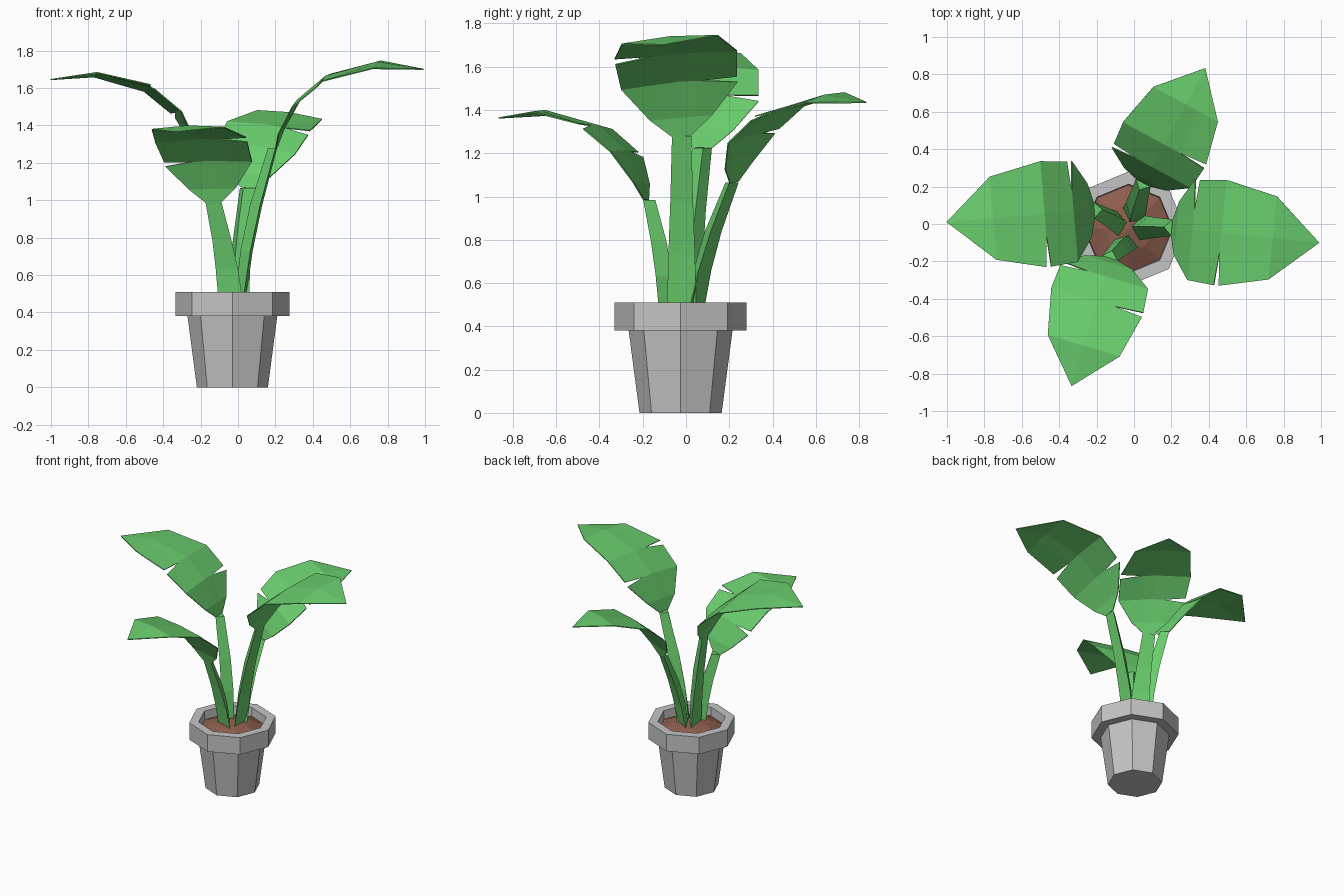
import bpy, bmesh, math
from mathutils import Vector

if "Cube" in bpy.data.objects:
    bpy.data.objects.remove(bpy.data.objects["Cube"])

CX, CY = -0.03, -0.025          # pot centre


def material(name, rgb):
    m = bpy.data.materials.new(name)
    m.diffuse_color = (*rgb, 1)
    m.use_nodes = True
    m.node_tree.nodes["Principled BSDF"].inputs["Base Color"].default_value = m.diffuse_color
    return m


GREY = material("pot grey", (0.56, 0.56, 0.56))
BROWN = material("soil brown", (0.27, 0.11, 0.075))
GREEN = material("leaf green", (0.145, 0.62, 0.155))


def finish(bm, name, mat, recalc=True):
    if recalc:
        bmesh.ops.recalc_face_normals(bm, faces=bm.faces)
    me = bpy.data.meshes.new(name)
    bm.to_mesh(me)
    bm.free()
    me.materials.append(mat)
    ob = bpy.data.objects.new(name, me)
    bpy.context.collection.objects.link(ob)
    return ob


def lathe(name, profile, mat, sides=8):
    """Revolve (radius, z) points; radius 0 becomes a single pole vertex."""
    bm = bmesh.new()
    rings = []
    for r, z in profile:
        if r == 0:
            rings.append([bm.verts.new((CX, CY, z))] * sides)
        else:
            rings.append([bm.verts.new((CX + r * math.cos(math.tau * i / sides),
                                        CY + r * math.sin(math.tau * i / sides), z))
                          for i in range(sides)])
    for a, b in zip(rings, rings[1:]):
        for i in range(sides):
            j = (i + 1) % sides
            bm.faces.new(list(dict.fromkeys((a[i], a[j], b[j], b[i]))))
    return finish(bm, name, mat)


# Pot with a thick overhanging rim, and domed soil
lathe("pot", [(0, 0), (0.19, 0), (0.24, 0.38), (0.305, 0.38), (0.305, 0.51),
              (0.238, 0.51), (0.232, 0.42), (0, 0.42)], GREY)
lathe("soil", [(0.236, 0.445), (0.13, 0.49), (0, 0.512)], BROWN)

# Leaf rows: distance out, half width, height above the leaf base
ROWS = [(0, 0.045, 0), (0.025, 0.145, 0.085), (0.11, 0.27, 0.245),
        (0.265, 0.283, 0.375), (0.54, 0.223, 0.45)]
TIP = (0.79, 0.42)
COLS = (-1, -0.38, 0, 0.38, 1)
SLITS = {2: 4, 3: 0}            # row -> edge column that is torn open
SLIT = 0.013


def leaf(name, base, yaw, scale, roll, mirror):
    d = Vector((math.cos(yaw), math.sin(yaw), 0))
    lat = Vector((-d.y, d.x, 0))
    bm = bmesh.new()

    def vert(u, v, w):
        v = -v if mirror else v
        p = Vector(base) + scale * (d * u + lat * v)
        p.z += scale * (w + roll * v)
        return bm.verts.new(p)

    before, after = [], []      # row vertices used by the strip below / above
    for i, (u, h, w) in enumerate(ROWS):
        lo = [vert(u, t * h, w + (0.008 - 0.014 * abs(t) if i > 1 else 0)) for t in COLS]
        hi = list(lo)
        if i in SLITS:
            c = SLITS[i]
            bm.verts.remove(lo[c])
            lo[c] = vert(u - SLIT, COLS[c] * h, w - 0.006 - SLIT)
            hi[c] = vert(u + SLIT, COLS[c] * h, w - 0.006 + SLIT)
        before.append(lo)
        after.append(hi)
    for a, b in zip(after, before[1:]):
        for k in range(4):
            bm.faces.new((a[k], a[k + 1], b[k + 1], b[k]))
    tip = vert(TIP[0], 0, TIP[1])
    for k in range(4):
        bm.faces.new((after[-1][k], after[-1][k + 1], tip))
    ob = finish(bm, name, GREEN)
    s = ob.modifiers.new("thickness", "SOLIDIFY")
    s.thickness = 0.006
    s.offset = 0


def stem(name, root, top, yaw):
    """Tapered three-sided stalk: flat outer face, ridge on the inner side."""
    d = Vector((math.cos(yaw), math.sin(yaw), 0))
    lat = Vector((-d.y, d.x, 0))
    root, top = Vector(root), Vector(top)
    bm = bmesh.new()
    rings = []
    for t, bow, w, depth in ((0, 0, 0.068, 0.05), (0.32, 0.22, 0.062, 0.06),
                             (0.62, 0.52, 0.053, 0.06), (1, 1, 0.045, 0.045)):
        p = root.lerp(top, bow)
        p.z = root.z + (top.z - root.z) * t
        rings.append([bm.verts.new(q) for q in
                      (p + lat * w, p - lat * w, p - d * depth)])
    for a, b in zip(rings, rings[1:]):
        for i in range(3):
            j = (i + 1) % 3
            bm.faces.new((a[i], a[j], b[j], b[i]))
    bm.faces.new(rings[0])
    bm.faces.new(rings[-1])
    finish(bm, name, GREEN)


# Four leaves: root on soil, leaf base, heading, scale, roll, mirrored
PLANTS = {
    "right": ((0.035, -0.02, 0.47), (0.205, -0.02, 1.28), -5.8, 1.0, 0.09, False),
    "left": ((-0.085, 0.0, 0.47), (-0.215, 0.075, 1.225), 184.7, 1.0, 0.04, True),
    "front": ((-0.04, -0.105, 0.47), (-0.13, -0.185, 0.985), -106.6, 0.9, 0.03, True),
    "back": ((0.0, 0.05, 0.47), (0.05, 0.222, 1.065), 61.6, 0.88, 0.12, False),
}
for side, (root, top, deg, scale, roll, mirror) in PLANTS.items():
    yaw = math.radians(deg)
    stem(side + "_stem", root, top, yaw)
    leaf(side + "_leaf", top, yaw, scale, roll, mirror)
